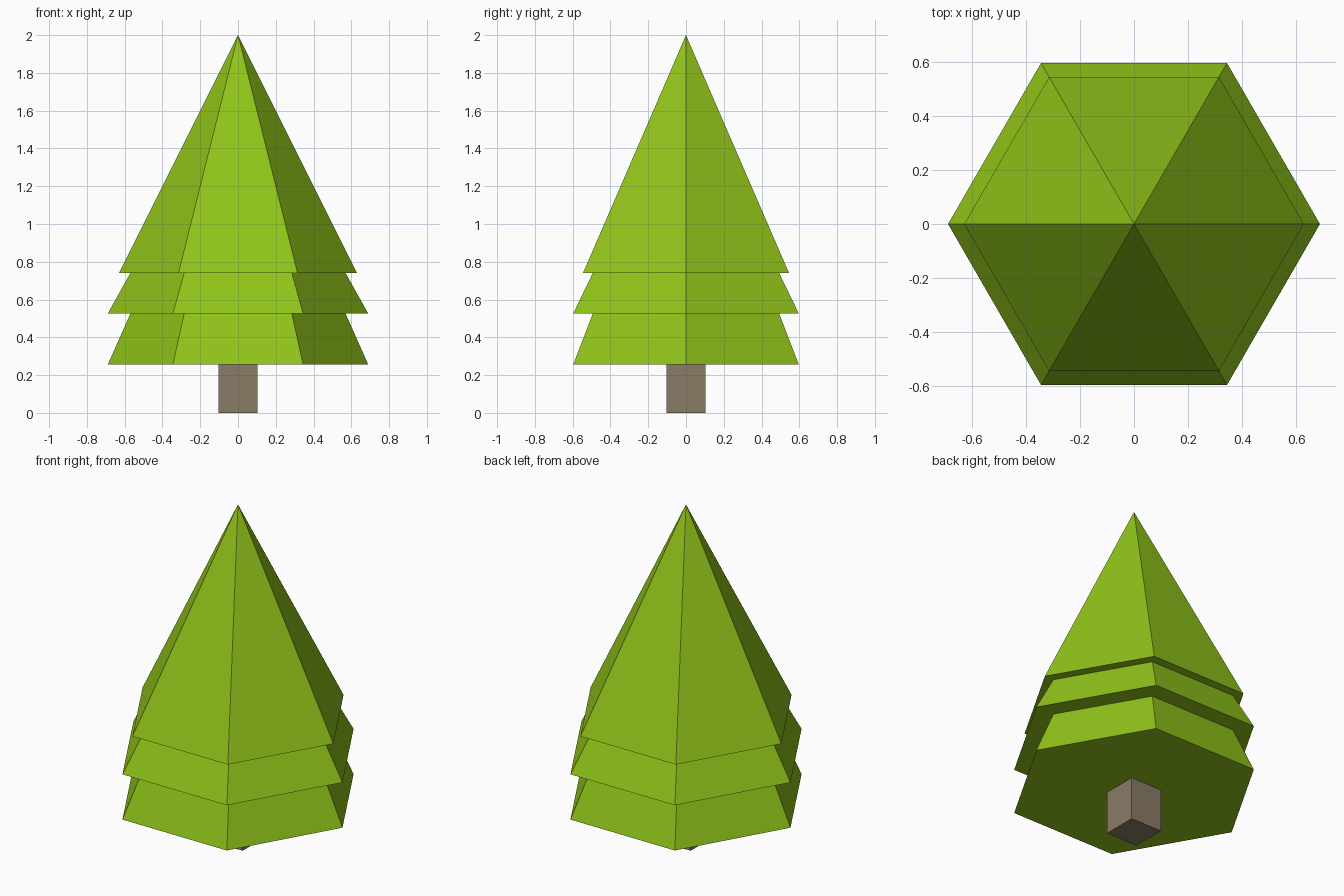
import bpy
import bmesh
from math import cos, sin, tau

if "Cube" in bpy.data.objects:
    bpy.data.objects.remove(bpy.data.objects["Cube"])


def material(name, color):
    mat = bpy.data.materials.new(name)
    mat.diffuse_color = (*color, 1)
    mat.use_nodes = True
    mat.node_tree.nodes["Principled BSDF"].inputs["Base Color"].default_value = mat.diffuse_color
    return mat


def finish(bm, name, mat):
    bmesh.ops.recalc_face_normals(bm, faces=bm.faces)
    mesh = bpy.data.meshes.new(name)
    bm.to_mesh(mesh)
    bm.free()
    mesh.materials.append(mat)
    obj = bpy.data.objects.new(name, mesh)
    bpy.context.collection.objects.link(obj)
    return obj


# Foliage: three hexagonal tiers as one (radius, height) profile, up to the tip
SIDES = 6
TIP = 2.0
profile = [(0.69, 0.255), (0.57, 0.525), (0.69, 0.525),
           (0.57, 0.74), (0.63, 0.74)]

bm = bmesh.new()
rings = [[bm.verts.new((r * cos(tau * i / SIDES), r * sin(tau * i / SIDES), z))
          for i in range(SIDES)] for r, z in profile]
tip = bm.verts.new((0, 0, TIP))
for i in range(SIDES):
    j = (i + 1) % SIDES
    for low, high in zip(rings, rings[1:]):
        bm.faces.new((low[i], low[j], high[j], high[i]))
    bm.faces.new((rings[-1][i], rings[-1][j], tip))
bm.faces.new(rings[0])
finish(bm, "foliage", material("leaf_green", (0.28, 0.55, 0.01)))

# Trunk: square post under the foliage
WIDTH, HEIGHT = 0.207, 0.255
bm = bmesh.new()
bmesh.ops.create_cube(bm, size=1)
bmesh.ops.scale(bm, vec=(WIDTH, WIDTH, HEIGHT), verts=bm.verts)
bmesh.ops.translate(bm, vec=(0, 0, HEIGHT / 2), verts=bm.verts)
finish(bm, "trunk", material("bark", (0.25, 0.20, 0.13)))
